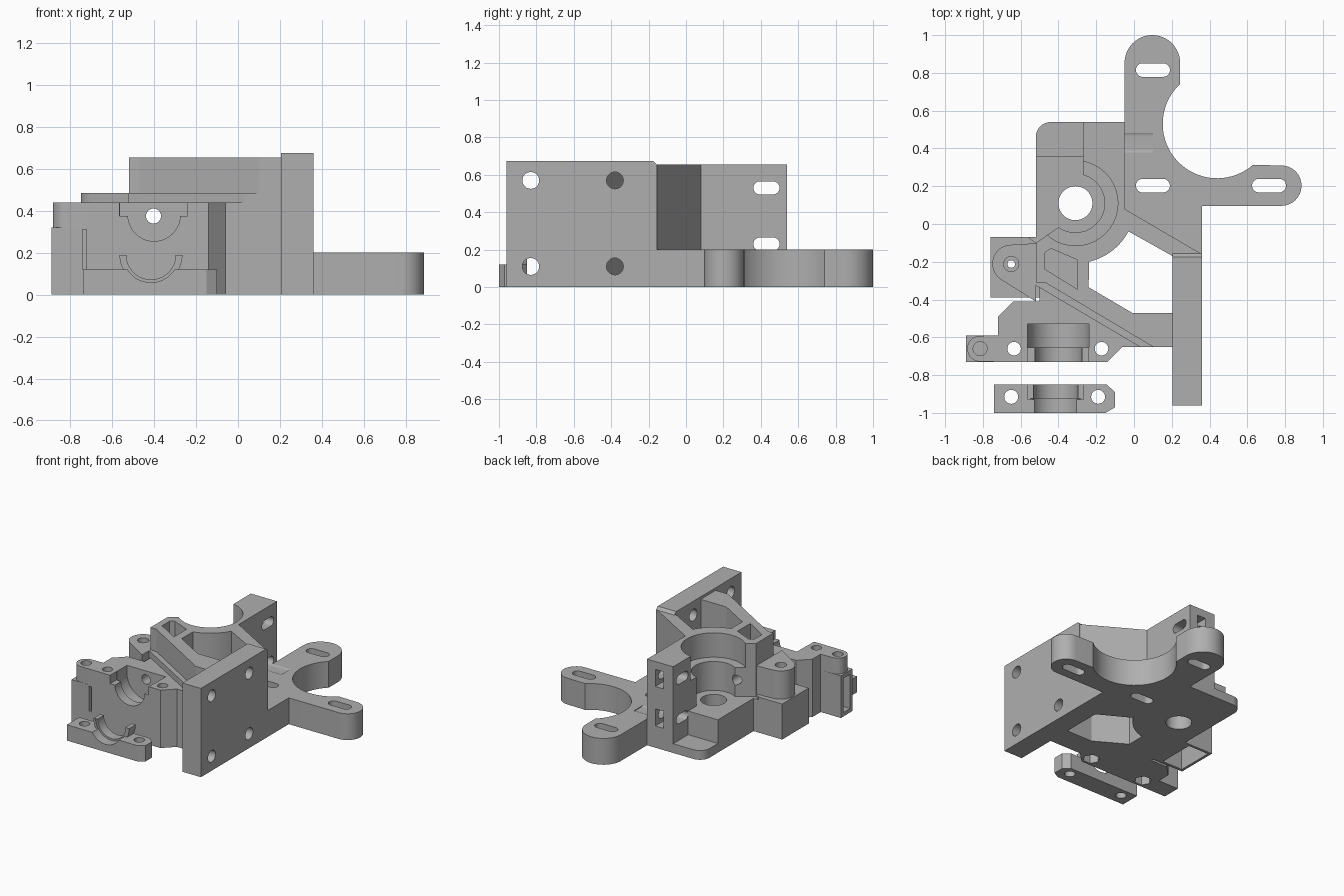
import bpy, bmesh, math
from mathutils import Matrix, Vector

old = bpy.data.objects.get("Cube")
if old:
    bpy.data.objects.remove(old, do_unlink=True)

grey = bpy.data.materials.new("plain grey")
grey.use_nodes = True
COLOUR = (0.43, 0.43, 0.43, 1)
grey.diffuse_color = COLOUR
grey.node_tree.nodes["Principled BSDF"].inputs["Base Color"].default_value = COLOUR


def arc(cx, cy, r, a0, a1, n=16):
    """Points along an arc, angles in degrees."""
    angles = [math.radians(a0 + (a1 - a0) * i / n) for i in range(n + 1)]
    return [(cx + r * math.cos(a), cy + r * math.sin(a)) for a in angles]


def circle(cx, cy, r, n=40):
    return arc(cx, cy, r, 0, 360, n)[:-1]


def slot(cx, cy, half, r):
    return arc(cx + half - r, cy, r, -90, 90) + arc(cx - half + r, cy, r, 90, 270)


def rect(x0, x1, y0, y1):
    return [(x0, y0), (x1, y0), (x1, y1), (x0, y1)]


AXES = {"z": Matrix.Identity(3),
        "y": Matrix(((1, 0, 0), (0, 0, 1), (0, 1, 0))),   # profile (x, z)
        "x": Matrix(((0, 0, 1), (1, 0, 0), (0, 1, 0)))}   # profile (y, z)


def prism(points, low, high, axis="z", name="helper"):
    """Extrude a flat profile between two positions along an axis."""
    bm = bmesh.new()
    m = AXES[axis]
    face = bm.faces.new([bm.verts.new(m @ Vector((p[0], p[1], low))) for p in points])
    new = bmesh.ops.extrude_face_region(bm, geom=[face])["geom"]
    verts = [v for v in new if isinstance(v, bmesh.types.BMVert)]
    bmesh.ops.translate(bm, verts=verts, vec=m @ Vector((0, 0, high - low)))
    bmesh.ops.recalc_face_normals(bm, faces=bm.faces)
    mesh = bpy.data.meshes.new(name)
    bm.to_mesh(mesh)
    bm.free()
    mesh.materials.append(grey)
    ob = bpy.data.objects.new(name, mesh)
    bpy.context.collection.objects.link(ob)
    return ob


def combine(target, helper, operation):
    """Apply one boolean and remove its helper."""
    mod = target.modifiers.new("boolean", "BOOLEAN")
    mod.operation, mod.solver, mod.object = operation, "EXACT", helper
    graph = bpy.context.evaluated_depsgraph_get()
    mesh = bpy.data.meshes.new_from_object(target.evaluated_get(graph))
    target.modifiers.clear()
    target.data = mesh
    bpy.data.objects.remove(helper, do_unlink=True)


def add(target, *args):
    combine(target, prism(*args), "UNION")


def cut(target, *args):
    combine(target, prism(*args), "DIFFERENCE")


# Tall bearing housing, with the braces that run to the side plate
body = prism(arc(-0.44, 0.46, 0.08, 180, 90, 8)
             + [(-0.05, 0.54), (-0.05, 0.08), (0.36, -0.16), (0.25, -0.3), (0.25, -0.65),
                (0.1, -0.65), (-0.47, -0.31), (-0.52, -0.31)],
             0, 0.655, "z", "extruder_body")

# Side mounting plate with a bevelled back end
add(body, [(-0.96, 0), (-0.155, 0), (-0.155, 0.655), (-0.175, 0.675), (-0.96, 0.675)],
    0.205, 0.36, "x")

# Two-armed motor bracket with a round recess
add(body, [(-0.05, 0.05)] + arc(0.097, 0.853, 0.147, 180, 0, 24)
    + arc(0.44, 0.53, 0.288, 133, 311, 36)
    + arc(0.78, 0.203, 0.107, 90, -90)
    + [(0.36, 0.096), (0.36, -0.2), (0.1, -0.2)], 0, 0.2)

# Front clamp block
add(body, [(-0.72, -0.73), (-0.14, -0.73), (-0.06, -0.65), (0.22, -0.65), (0.22, -0.5),
           (-0.5, -0.2), (-0.5, -0.41), (-0.64, -0.41), (-0.72, -0.49)], 0, 0.44)

# Hinge boss and ledge, with the box under it
add(body, [(-0.48, -0.1)] + arc(-0.65, -0.21, 0.1, 95, 237)
    + [(-0.52, -0.41), (-0.52, -0.325), (0.03, -0.65), (0.22, -0.65),
       (0.22, -0.52), (-0.4, -0.2)], 0.2, 0.485)
add(body, rect(-0.76, -0.5, -0.39, -0.07), 0, 0.27)

# Latch column and its rounded head
add(body, rect(-0.89, -0.7, -0.73, -0.59), 0, 0.32)
add(body, [(-0.7, -0.73), (-0.7, -0.59)] + arc(-0.815, -0.66, 0.068, 90, 270), 0.3, 0.44)

# Open left side of the housing and its low rear corner
cut(body, [(-0.27, 0.6), (-0.6, 0.6), (-0.6, -0.04), (-0.52, -0.1), (-0.33, 0.03),
           (-0.27, 0.11)], 0.25, 0.8)
cut(body, rect(-0.6, -0.27, 0.36, 0.6), 0.07, 0.8)

# Stepped bearing seat and shaft hole
for radius, floor in ((0.225, 0.47), (0.155, 0.25), (0.09, -0.1)):
    cut(body, circle(-0.31, 0.11, radius), floor, 0.8)

# Through window between the braces
cut(body, arc(-0.31, 0.11, 0.318, -77, -28)
    + [(0.205, -0.17), (0.205, -0.47), (-0.01, -0.47), (-0.24, -0.335)], -0.1, 0.8)

# Lightening pocket in the tip
cut(body, [(-0.47, -0.24), (-0.47, -0.15), (-0.44, -0.13), (-0.3, -0.19), (-0.3, -0.345)],
    0.43, 0.8)

# Stepped round seat and filament channel
cut(body, circle(-0.4, 0.38, 0.125), -0.8, -0.6, "y")
cut(body, circle(-0.4, 0.38, 0.163), -0.655, -0.53, "y")
cut(body, rect(-0.563, -0.237, 0.378, 0.8), -0.655, -0.53, "y")
cut(body, rect(-0.565, -0.24, 0.376, 0.8), -0.8, -0.65, "y")
cut(body, circle(-0.403, 0.375, 0.036, 24), -0.6, 0.8, "y")

# Side plate bolt holes
for y in (-0.83, -0.38):
    for z in (0.11, 0.57):
        cut(body, circle(y, z, 0.045, 28), 0.1, 0.5, "x")

# Rear wall slots and nut traps
for z in (0.23, 0.53):
    cut(body, slot(0.43, z, 0.07, 0.035), -0.3, 0.1, "x")
    cut(body, rect(-0.19, -0.12, z - 0.065, z + 0.065), 0.36, 0.6, "y")

# Motor bracket slots
for x, y in ((0.1, 0.815), (0.1, 0.203), (0.715, 0.203)):
    cut(body, slot(x, y, 0.09, 0.036), -0.1, 0.3)

# Clamp bolt holes with nut recesses below
for x in (-0.635, -0.172):
    cut(body, circle(x, -0.66, 0.036, 24), -0.1, 0.8)
    cut(body, circle(x, -0.66, 0.06, 6), -0.1, 0.07)

# Hinge screw hole, hollow box, latch pocket and latch hole
cut(body, rect(-0.74, -0.57, -0.37, -0.09), -0.1, 0.24)
cut(body, circle(-0.65, -0.212, 0.04, 24), 0.35, 0.8)
cut(body, circle(-0.65, -0.212, 0.02, 20), 0.1, 0.8)
cut(body, rect(-0.7, -0.62, 0.03, 0.29), -1, -0.76, "x")
cut(body, circle(-0.815, -0.66, 0.037, 24), 0.33, 0.8)
cut(body, rect(-0.742, -0.722, 0.12, 0.31), -0.8, -0.68, "y")

# Separate clamp bar with a raised half ring
clamp = prism([(-0.74, -1), (-0.15, -1), (-0.1, -0.97), (-0.1, -0.89), (-0.145, -0.85),
               (-0.74, -0.85)], 0, 0.12, "z", "clamp_bar")
add(clamp, arc(-0.415, 0.19, 0.15, 180, 360, 28), -0.93, -0.85, "y")
cut(clamp, circle(-0.415, 0.19, 0.132), -1.1, -0.925, "y")
cut(clamp, circle(-0.415, 0.19, 0.118), -0.95, -0.8, "y")
for x in (-0.65, -0.19):
    cut(clamp, circle(x, -0.915, 0.037, 24), -0.1, 0.3)

# Smooth the round walls and keep hard edges
for ob in (body, clamp):
    bpy.ops.object.select_all(action="DESELECT")
    ob.select_set(True)
    bpy.context.view_layer.objects.active = ob
    bpy.ops.object.shade_smooth_by_angle(angle=math.radians(25))
